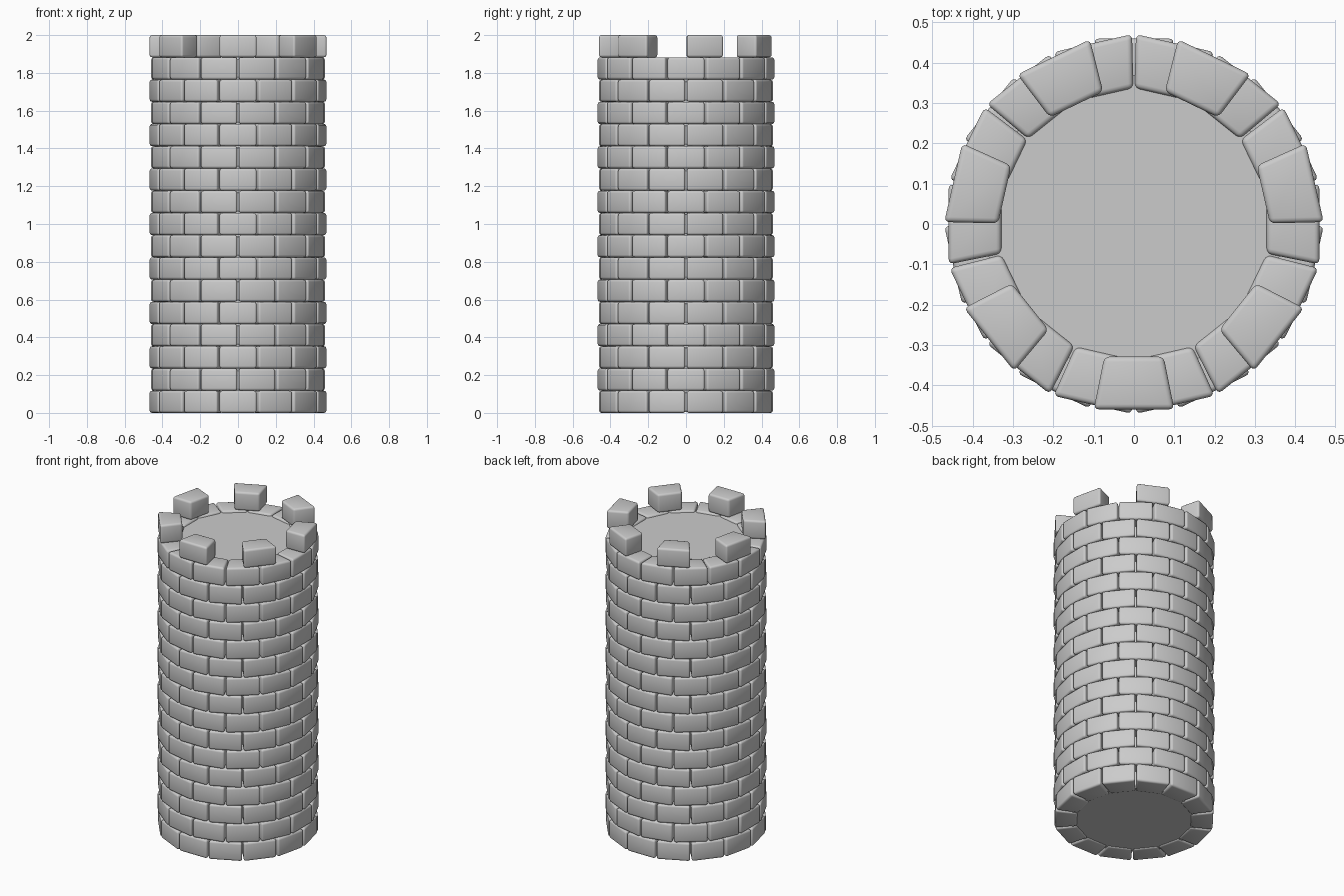
import bpy
from math import pi, cos, sin, radians

if "Cube" in bpy.data.objects:
    bpy.data.objects.remove(bpy.data.objects["Cube"])

SIDES = 14                 # bricks in a full course
COURSES = 17               # last one is the crenellated course
PITCH = 2.0 / COURSES
STEP = 2 * pi / SIDES
R_OUT, R_IN = 0.46, 0.329  # flat outer and inner brick faces
W_OUT, W_IN = 0.1, 0.0735  # half widths of those faces


def finish(obj, bevel):
    mod = obj.modifiers.new("Bevel", 'BEVEL')
    mod.width = bevel
    mod.segments = 3
    bpy.ops.object.select_all(action='DESELECT')
    bpy.context.view_layer.objects.active = obj
    obj.select_set(True)
    bpy.ops.object.modifier_apply(modifier="Bevel")
    bpy.ops.object.shade_smooth_by_angle(angle=radians(35))


def course(name, z, angles):
    """One ring of wedge-shaped bricks with rounded edges."""
    verts, faces = [], []
    plan = [(R_IN, -W_IN), (R_OUT, -W_OUT), (R_OUT, W_OUT), (R_IN, W_IN)]
    for a in angles:
        b = len(verts)
        for h in (z, z + PITCH):
            for r, t in plan:
                verts.append((r * cos(a) - t * sin(a), r * sin(a) + t * cos(a), h))
        faces += [(b + 3, b + 2, b + 1, b), (b + 4, b + 5, b + 6, b + 7)]
        for i in range(4):
            j = (i + 1) % 4
            faces.append((b + i, b + j, b + 4 + j, b + 4 + i))
    mesh = bpy.data.meshes.new(name)
    mesh.from_pydata(verts, [], faces)
    obj = bpy.data.objects.new(name, mesh)
    bpy.context.collection.objects.link(obj)
    finish(obj, 0.013)


# Wall courses in running bond
for row in range(COURSES - 1):
    shift = STEP / 2 * (row % 2)
    course(f"brick_course_{row + 1:02d}", row * PITCH,
           [-pi / 2 + shift + k * STEP for k in range(SIDES)])

# Battlements: every second brick of the top course
course("battlements", (COURSES - 1) * PITCH,
       [-pi / 2 + k * STEP for k in range(0, SIDES, 2)])

# Solid core: closes the joints and forms the roof floor and underside
z0, z1 = 0.006, (COURSES - 1) * PITCH - 0.012
bpy.ops.mesh.primitive_cylinder_add(vertices=64, radius=0.37, depth=z1 - z0,
                                    location=(0, 0, (z0 + z1) / 2))
core = bpy.context.object
core.name = "tower_core"
bpy.ops.object.shade_smooth_by_angle(angle=radians(35))
